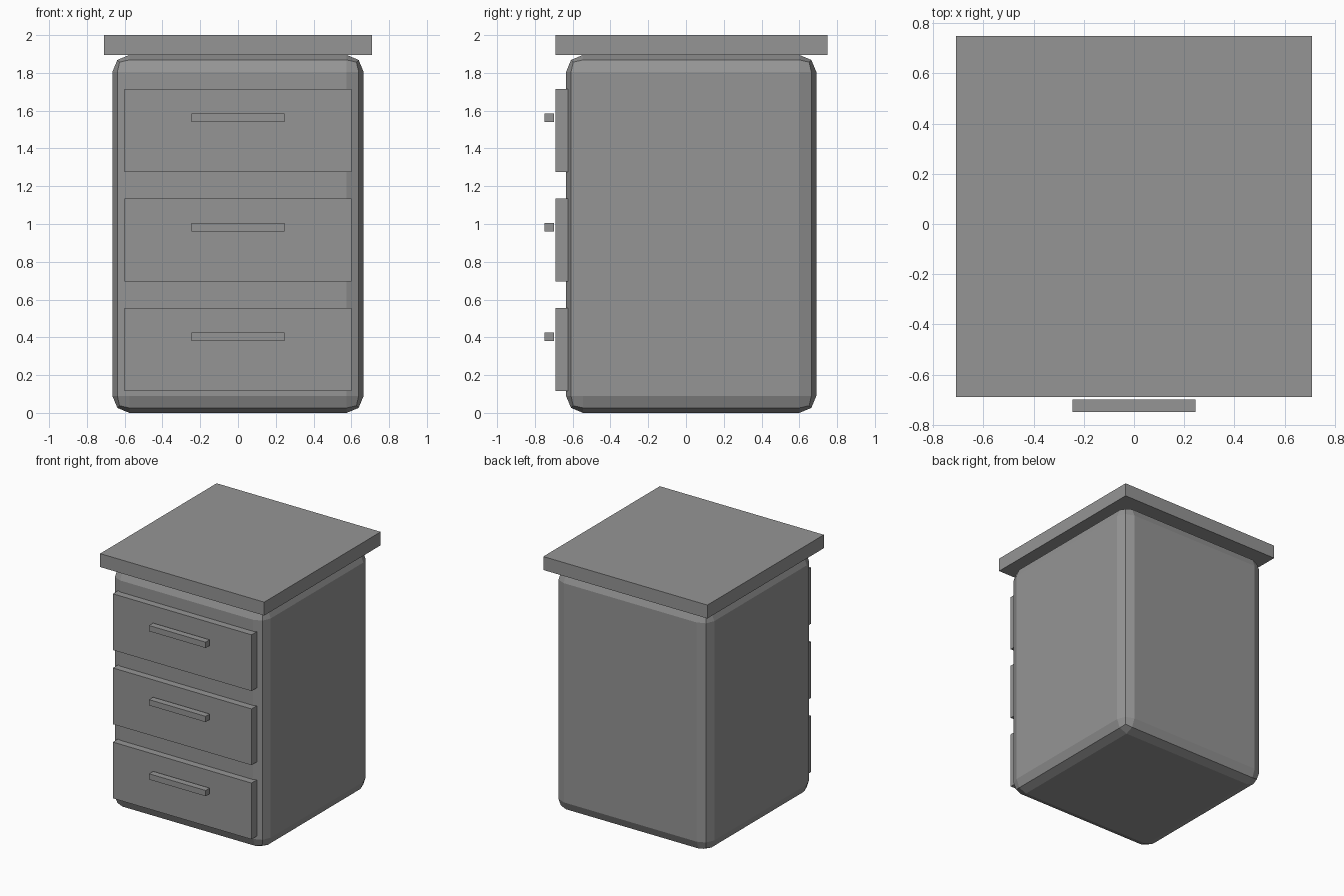
import bpy

default = bpy.data.objects.get("Cube")
if default:
    bpy.data.objects.remove(default, do_unlink=True)

grey = bpy.data.materials.new("cabinet_grey")
grey.use_nodes = True
colour = (0.3, 0.3, 0.3, 1)
grey.diffuse_color = colour
grey.node_tree.nodes["Principled BSDF"].inputs["Base Color"].default_value = colour


def box(name, low, high, bevel=0):
    """Box between two corners, optionally with rounded edges."""
    centre = [(a + b) / 2 for a, b in zip(low, high)]
    bpy.ops.mesh.primitive_cube_add(size=1, location=centre)
    part = bpy.context.object
    part.name = name
    part.scale = [b - a for a, b in zip(low, high)]
    bpy.ops.object.transform_apply(location=False, rotation=False, scale=True)
    part.data.materials.append(grey)
    if bevel:
        mod = part.modifiers.new("rounded_edges", "BEVEL")
        mod.width = bevel
        mod.segments = 2
    return part


# Cabinet body and overhanging top
box("cabinet_body", (-0.665, -0.635, 0), (0.665, 0.69, 1.895), bevel=0.09)
box("table_top", (-0.71, -0.69, 1.895), (0.71, 0.75, 2))

# Three drawers, each with a bar handle held off its front
for label, z in (("lower", 0.335), ("middle", 0.915), ("upper", 1.495)):
    box(label + "_drawer", (-0.6, -0.69, z - 0.22), (0.6, -0.62, z + 0.22))
    box(label + "_handle", (-0.245, -0.75, z + 0.045), (0.245, -0.7, z + 0.09))
